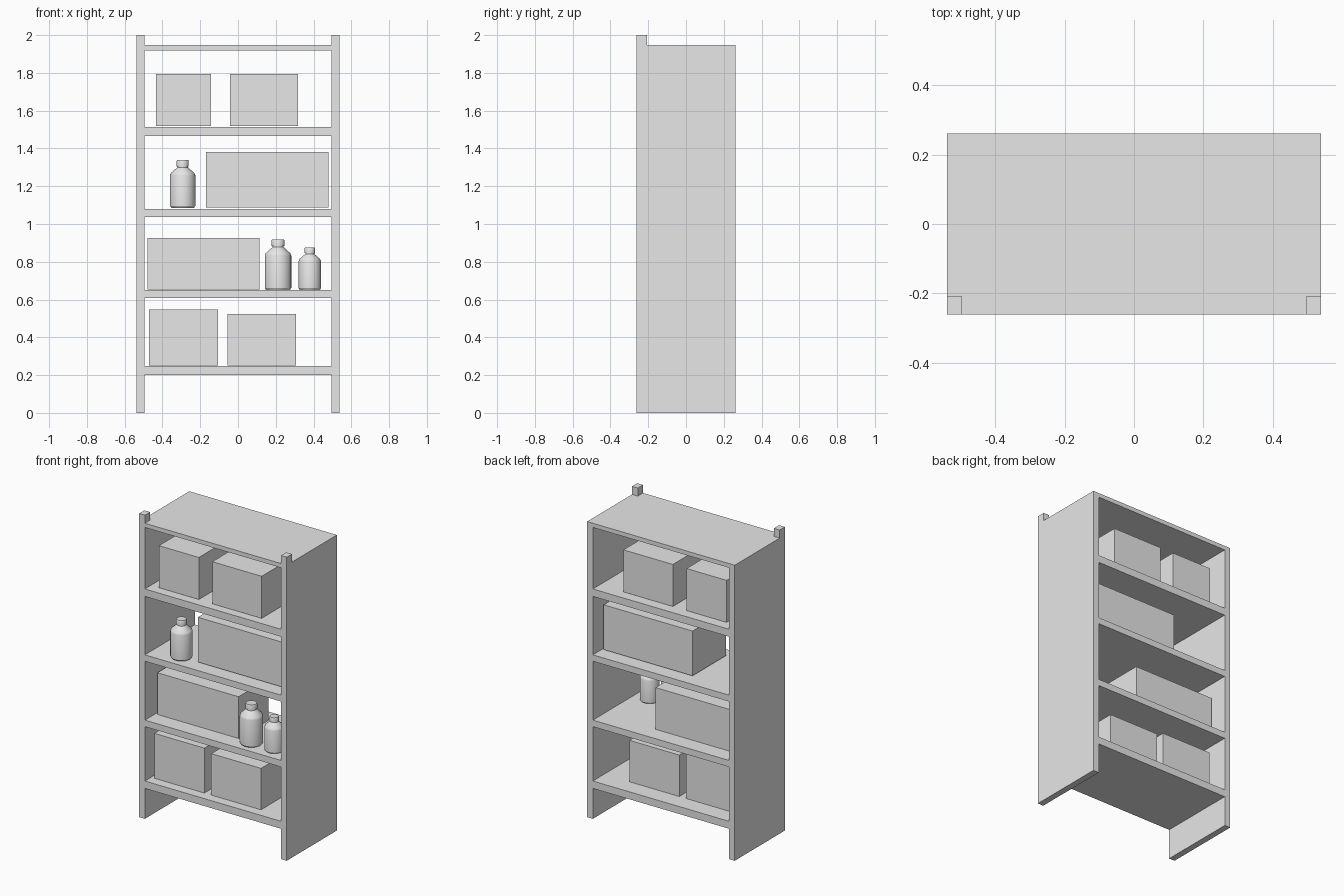
import bpy, bmesh, math

cube = bpy.data.objects.get("Cube")
if cube:
    bpy.data.objects.remove(cube, do_unlink=True)

grey = bpy.data.materials.new("plain grey")
grey.use_nodes = True
colour = (0.8, 0.8, 0.8, 1)
grey.diffuse_color = colour
grey.node_tree.nodes["Principled BSDF"].inputs["Base Color"].default_value = colour


def finish(name, bm):
    mesh = bpy.data.meshes.new(name)
    bmesh.ops.recalc_face_normals(bm, faces=bm.faces)
    bm.to_mesh(mesh)
    bm.free()
    mesh.materials.append(grey)
    obj = bpy.data.objects.new(name, mesh)
    bpy.context.collection.objects.link(obj)
    return obj


def block(name, xs, ys, zs):
    """Box spanning the given ranges."""
    bm = bmesh.new()
    bmesh.ops.create_cube(bm, size=1)
    for v in bm.verts:
        for i, (lo, hi) in enumerate((xs, ys, zs)):
            v.co[i] = lo if v.co[i] < 0 else hi
    return finish(name, bm)


def bottle(name, x, y, z, radius, height, cap):
    """Lathe a round bottle with sloped shoulder, short neck and cap."""
    neck = cap * 0.85
    profile = [(0, 0), (radius * 0.9, 0), (radius, 0.04), (radius, 0.68),
               (radius * 0.93, 0.73), (neck, 0.85), (neck, 0.87), (cap, 0.87),
               (cap, 0.98), (cap * 0.92, 1), (0, 1)]
    bm = bmesh.new()
    verts = [bm.verts.new((r, 0, h * height)) for r, h in profile]
    edges = [bm.edges.new(pair) for pair in zip(verts, verts[1:])]
    bmesh.ops.spin(bm, geom=verts + edges, cent=(0, 0, 0), axis=(0, 0, 1),
                   angle=math.tau, steps=32)
    bmesh.ops.remove_doubles(bm, verts=bm.verts, dist=0.0001)
    obj = finish(name, bm)
    obj.location = (x, y, z)
    bpy.ops.object.select_all(action="DESELECT")
    obj.select_set(True)
    bpy.context.view_layer.objects.active = obj
    bpy.ops.object.shade_smooth_by_angle(angle=math.radians(30))


# Side panels, each with a short post rising at the front corner
half_x, inner_x, half_y, top_z = 0.538, 0.496, 0.261, 1.947
for name, s in (("left", 1), ("right", -1)):
    xs = sorted((s * inner_x, s * half_x))
    bm = bmesh.new()
    outline = [(-half_y, 0), (half_y, 0), (half_y, top_z),
               (-0.207, top_z), (-0.207, 2), (-half_y, 2)]
    face = bm.faces.new([bm.verts.new((xs[0], y, z)) for y, z in outline])
    moved = bmesh.ops.extrude_face_region(bm, geom=[face])["geom"]
    bmesh.ops.translate(bm, vec=(xs[1] - xs[0], 0, 0),
                        verts=[g for g in moved if isinstance(g, bmesh.types.BMVert)])
    finish(name + "_side_panel", bm)

# Shelves and top board
shelves = [(0.2, 0.249), (0.607, 0.65), (1.038, 1.08), (1.465, 1.514), (1.919, top_z)]
for i, zs in enumerate(shelves):
    name = "top_board" if i == len(shelves) - 1 else f"shelf_{i + 1}"
    block(name, (-inner_x, inner_x), (-half_y, half_y), zs)

# Storage boxes
boxes = [
    ("bottom_box_right", (-0.47, -0.105), (-0.2, 0.148), (0.251, 0.547)),
    ("bottom_box_left", (-0.055, 0.308), (-0.2, 0.148), (0.251, 0.524)),
    ("lower_long_box", (-0.478, 0.113), (-0.156, 0.156), (0.652, 0.927)),
    ("upper_long_box", (-0.17, 0.478), (-0.175, 0.175), (1.087, 1.382)),
    ("top_box_right", (-0.433, -0.142), (-0.205, 0.197), (1.518, 1.795)),
    ("top_box_left", (-0.042, 0.318), (-0.208, 0.197), (1.518, 1.795)),
]
for spec in boxes:
    block(*spec)

# Bottles
bottle("upper_bottle", -0.293, -0.17, 1.086, 0.067, 0.252, 0.032)
bottle("large_bottle", 0.212, -0.163, 0.651, 0.07, 0.266, 0.035)
bottle("small_bottle", 0.38, -0.165, 0.651, 0.059, 0.224, 0.028)
